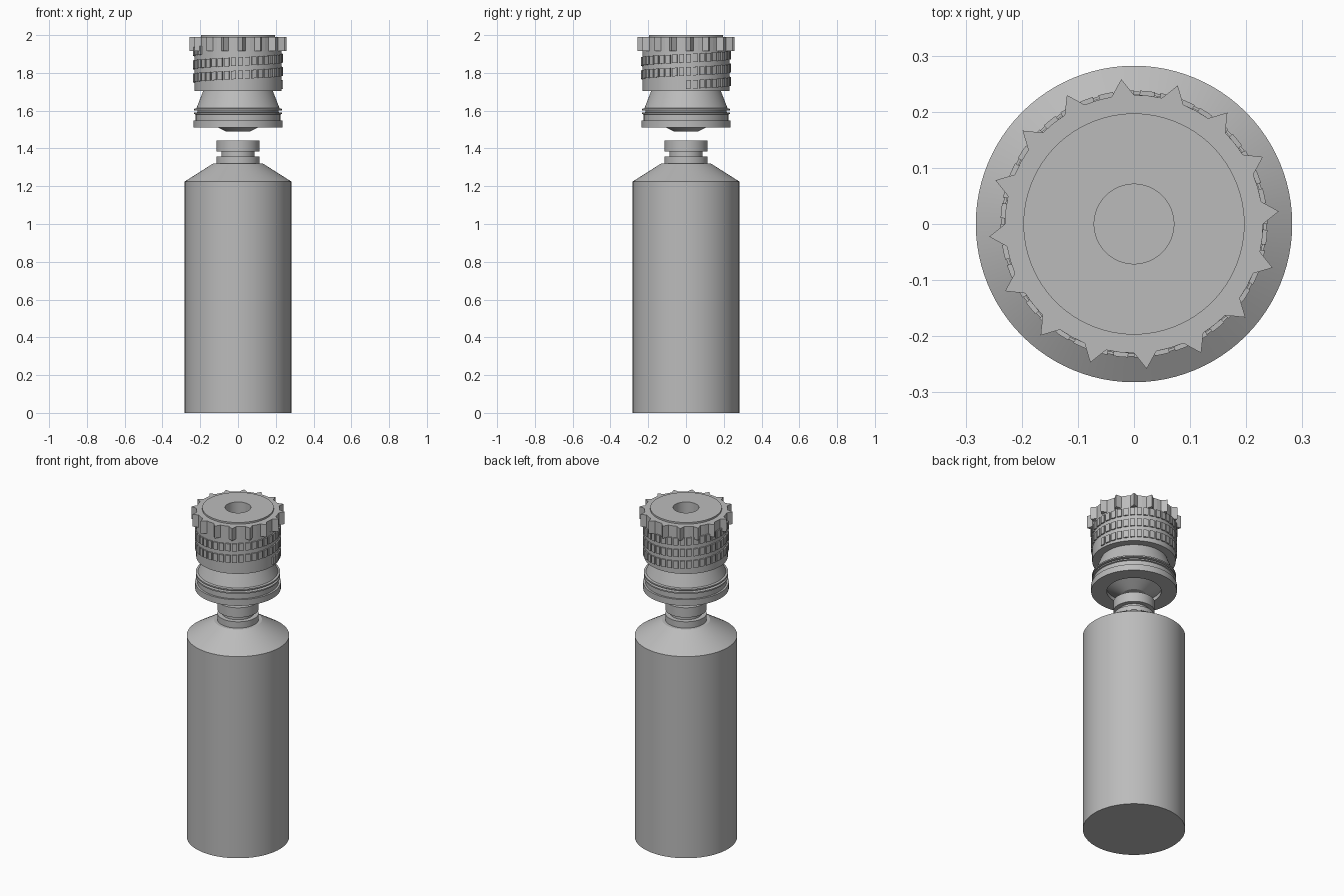
import bpy, bmesh, math
from math import cos, sin, radians

cube = bpy.data.objects.get("Cube")
if cube:
    bpy.data.objects.remove(cube, do_unlink=True)

grey = bpy.data.materials.new("plain grey")
grey.use_nodes = True
colour = (0.5, 0.5, 0.5, 1)
grey.diffuse_color = colour
grey.node_tree.nodes["Principled BSDF"].inputs["Base Color"].default_value = colour


def finish(name, bm, smooth=True):
    bmesh.ops.recalc_face_normals(bm, faces=bm.faces)
    mesh = bpy.data.meshes.new(name)
    bm.to_mesh(mesh)
    bm.free()
    mesh.materials.append(grey)
    obj = bpy.data.objects.new(name, mesh)
    bpy.context.collection.objects.link(obj)
    if smooth:
        bpy.ops.object.select_all(action='DESELECT')
        obj.select_set(True)
        bpy.context.view_layer.objects.active = obj
        bpy.ops.object.shade_smooth_by_angle(angle=radians(25))
    return obj


def lathe(name, profile, sides=96):
    """Revolve (radius, height) points; the ends lie on the axis."""
    bm = bmesh.new()
    verts = [bm.verts.new((r, 0, z)) for r, z in profile]
    edges = [bm.edges.new(pair) for pair in zip(verts, verts[1:])]
    bmesh.ops.spin(bm, geom=verts + edges, cent=(0, 0, 0), axis=(0, 0, 1),
                   angle=math.tau, steps=sides, use_duplicate=False)
    bmesh.ops.remove_doubles(bm, verts=bm.verts, dist=0.0002)
    return finish(name, bm)


# Bottle with sloping shoulder and grooved neck
lathe("bottle", [(0, 0), (0.282, 0), (0.282, 1.225), (0.132, 1.32),
                 (0.114, 1.32), (0.114, 1.358), (0.087, 1.358),
                 (0.087, 1.384), (0.114, 1.384), (0.114, 1.443), (0, 1.443)])

# Collar under the cap, with two thin lips and a tapered plug beneath
lathe("collar", [(0, 1.49), (0.065, 1.49), (0.108, 1.512), (0.15, 1.534),
                 (0.15, 1.512), (0.236, 1.512), (0.236, 1.549),
                 (0.224, 1.549), (0.224, 1.58), (0.232, 1.582),
                 (0.232, 1.59), (0.215, 1.592), (0.215, 1.6),
                 (0.232, 1.602), (0.232, 1.61), (0.22, 1.613),
                 (0.185, 1.703), (0, 1.703)])

# Cap barrel, raised top disc and centre bore
lathe("cap_barrel", [(0, 1.703), (0.23, 1.703), (0.23, 1.92), (0.197, 1.92),
                     (0.197, 2.0), (0.071, 2.0), (0.071, 1.75), (0, 1.75)])

# Pointed grip ring around the top disc
TEETH = 16
bm = bmesh.new()
outer, inner = [], []
for i in range(TEETH):
    for offset, radius in ((-5, 0.23), (0, 0.259), (5, 0.23), (11.25, 0.23)):
        a = radians(5 + i * 360 / TEETH + offset)
        outer.append((radius * cos(a), radius * sin(a)))
        inner.append((0.19 * cos(a), 0.19 * sin(a)))
loops = [[bm.verts.new((x, y, z)) for x, y in ring]
         for ring, z in ((inner, 1.915), (outer, 1.915), (outer, 1.99), (inner, 1.99))]
count = len(outer)
for k in range(4):
    low, high = loops[k], loops[(k + 1) % 4]
    for i in range(count):
        j = (i + 1) % count
        bm.faces.new((low[i], low[j], high[j], high[i]))
finish("grip_ring", bm, smooth=False)

# Raised grip pads climbing the barrel in a spiral
PER_TURN, TURNS, PITCH = 40, 2.6, 0.07
step = math.tau / PER_TURN
bm = bmesh.new()
for i in range(int(PER_TURN * TURNS)):
    start = i * step
    corners = []
    for part in (0.0, 0.5, 1.0):
        a = start + part * step * 0.72
        z = 1.715 + PITCH * a / math.tau
        corners.append([bm.verts.new((r * cos(a), r * sin(a), z + h))
                        for r, h in ((0.225, 0), (0.238, 0), (0.238, 0.045), (0.225, 0.045))])
    bm.faces.new(corners[0])
    bm.faces.new(corners[-1])
    for a, b in zip(corners, corners[1:]):
        for k in range(4):
            m = (k + 1) % 4
            bm.faces.new((a[k], a[m], b[m], b[k]))
finish("grip_pads", bm, smooth=False)
